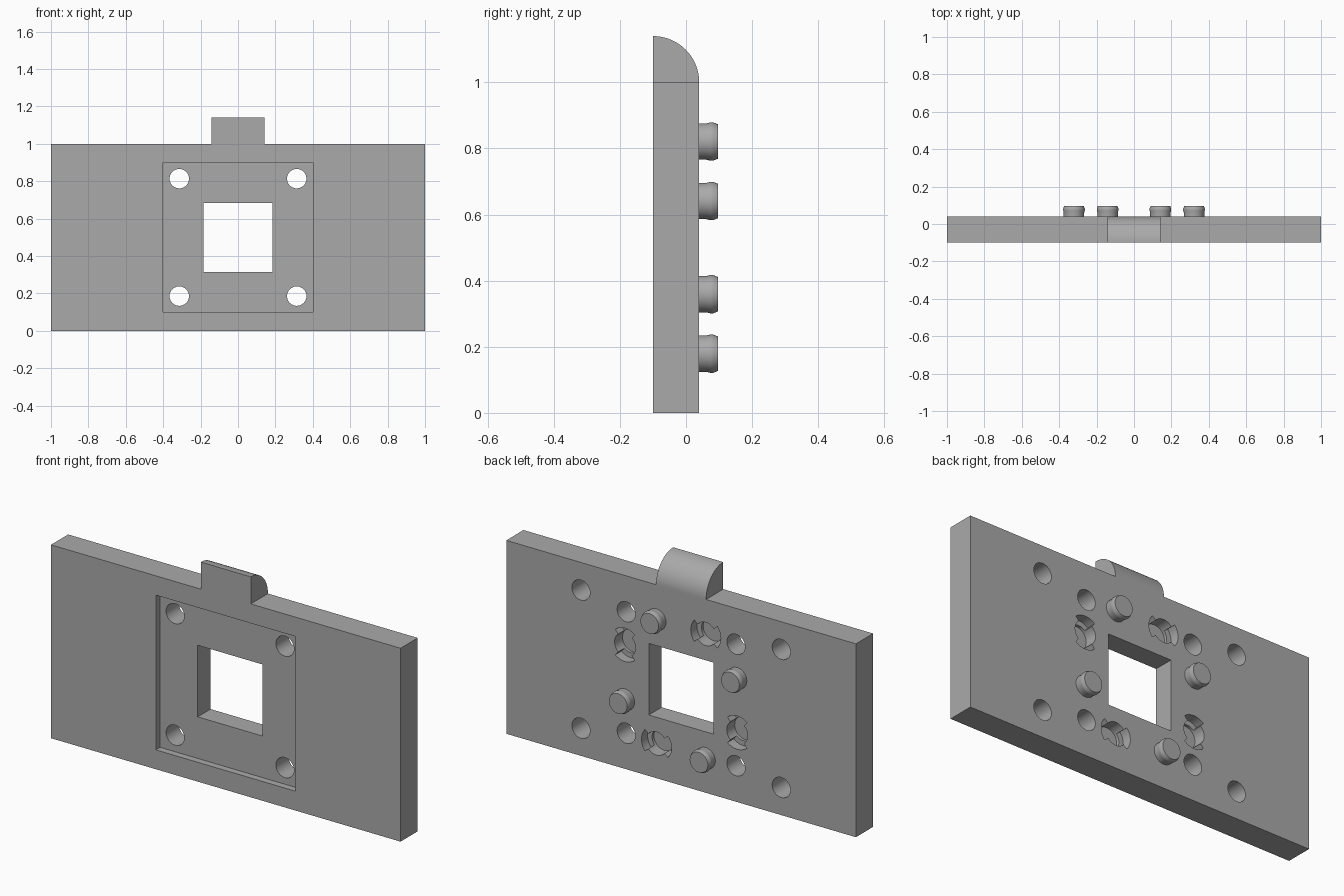
import bpy, bmesh, math
from mathutils import Matrix, Vector

if "Cube" in bpy.data.objects:
    bpy.data.objects.remove(bpy.data.objects["Cube"], do_unlink=True)

FRONT, BACK, MID = -0.1, 0.04, 0.5   # plate faces in y, middle height in z

grey = bpy.data.materials.new("plain grey")
grey.use_nodes = True
grey.diffuse_color = (0.4, 0.4, 0.4, 1)
grey.node_tree.nodes["Principled BSDF"].inputs["Base Color"].default_value = (0.4, 0.4, 0.4, 1)


def make(name, bm):
    bmesh.ops.recalc_face_normals(bm, faces=bm.faces)
    mesh = bpy.data.meshes.new(name)
    bm.to_mesh(mesh)
    bm.free()
    mesh.materials.append(grey)
    ob = bpy.data.objects.new(name, mesh)
    bpy.context.collection.objects.link(ob)
    return ob


def prism(name, points, direction):
    """Extrude a closed outline of 3D points along a direction."""
    bm = bmesh.new()
    face = bm.faces.new([bm.verts.new(p) for p in points])
    ext = bmesh.ops.extrude_face_region(bm, geom=[face])["geom"]
    bmesh.ops.translate(bm, vec=direction,
                        verts=[v for v in ext if isinstance(v, bmesh.types.BMVert)])
    return make(name, bm)


def slab(name, half, y0, y1, z0, z1):
    outline = [(-half, y0, z0), (half, y0, z0), (half, y0, z1), (-half, y0, z1)]
    return prism(name, outline, (0, y1 - y0, 0))


def polar(x, z, r, a, y):
    return (x + r * math.cos(a), y, z + r * math.sin(a))


def rod(name, x, z, r, y0, y1, n=40):
    return prism(name, [polar(x, z, r, math.tau * i / n, y0) for i in range(n)],
                 (0, y1 - y0, 0))


def boolean(target, tool, operation="DIFFERENCE"):
    tool.hide_render = True
    mod = target.modifiers.new("bool", "BOOLEAN")
    mod.operation, mod.solver, mod.object = operation, "EXACT", tool
    bpy.context.view_layer.objects.active = target
    bpy.ops.object.modifier_apply(modifier=mod.name)
    bpy.data.objects.remove(tool, do_unlink=True)


def smooth(ob):
    bpy.ops.object.select_all(action="DESELECT")
    ob.select_set(True)
    bpy.context.view_layer.objects.active = ob
    bpy.ops.object.shade_smooth_by_angle(angle=math.radians(25))


# Plate with the quarter-round tab on top
plate = slab("plate", 1, FRONT, BACK, 0, 1)
tab_r = BACK - FRONT
arc = [(-0.143, FRONT + tab_r * math.cos(a), 1 + tab_r * math.sin(a))
       for a in (math.pi / 2 * i / 24 for i in range(25))]
tab = prism("tab", [(-0.143, FRONT, 0.95), (-0.143, BACK, 0.95)] + arc, (0.286, 0, 0))
boolean(plate, tab, "UNION")

# Front recess and square window
boolean(plate, slab("recess_cutter", 0.4, FRONT - 0.1, FRONT + 0.035, 0.1, 0.9))
boolean(plate, slab("window_cutter", 0.185, FRONT - 0.1, BACK + 0.1, MID - 0.185, MID + 0.185))

# Through holes in the recess corners, blind holes further out on the back
for sx in (-1, 1):
    for sz in (-1, 1):
        boolean(plate, rod("hole_cutter", sx * 0.314, MID + sz * 0.314, 0.052,
                           FRONT - 0.1, BACK + 0.1))
        boolean(plate, rod("blind_cutter", sx * 0.573, MID + sz * 0.357, 0.052,
                           BACK - 0.12, BACK + 0.1))

# Pinwheel of snap studs and matching sockets around the window
near, far = 0.141, 0.321
stud_profile = [(0.055, -0.01), (0.055, 0.022), (0.058, 0.034), (0.058, 0.042), (0.052, 0.057)]
for k in range(4):
    turn = Matrix.Rotation(k * math.pi / 2, 2)
    x, z = turn @ Vector((near, far))
    n = 40
    bm = bmesh.new()
    rings = [[bm.verts.new(polar(x, MID + z, r, math.tau * i / n, BACK + y)) for i in range(n)]
             for r, y in stud_profile]
    for low, high in zip(rings, rings[1:]):
        for i in range(n):
            j = (i + 1) % n
            bm.faces.new((low[i], low[j], high[j], high[i]))
    bm.faces.new(rings[0])
    bm.faces.new(rings[-1])
    smooth(make(f"stud_{k + 1}", bm))

    # Socket: round bore with two opposite fan-shaped slots
    x, z = turn @ Vector((far, near))
    z += MID
    boolean(plate, rod("bore_cutter", x, z, 0.06, BACK - 0.065, BACK + 0.1))
    for side in (0.5, 1.5):
        mid_angle = (side + k / 2) * math.pi
        angles = [mid_angle + math.radians(d) for d in range(-40, 41, 8)]
        fan = [polar(x, z, 0.086, a, BACK - 0.05) for a in angles]
        fan += [polar(x, z, 0.03, a, BACK - 0.05) for a in (angles[-1], angles[0])]
        boolean(plate, prism("slot_cutter", fan, (0, 0.15, 0)))

smooth(plate)
